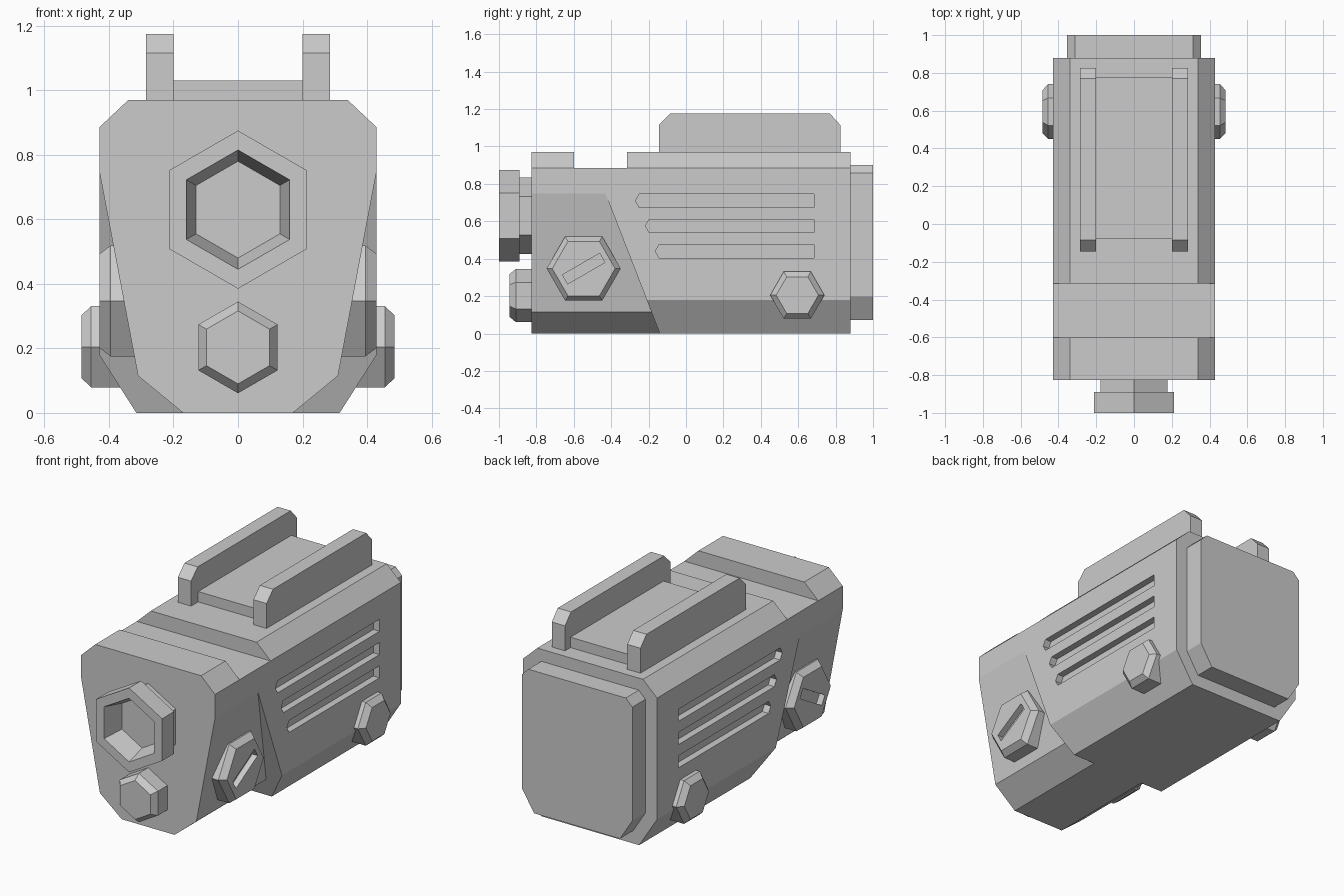
import bpy, bmesh
from math import sin, cos, pi, radians
from mathutils import Vector, Matrix

if "Cube" in bpy.data.objects:
    bpy.data.objects.remove(bpy.data.objects["Cube"])

grey = bpy.data.materials.new("plain_grey")
grey.use_nodes = True
grey.diffuse_color = (0.6, 0.6, 0.6, 1)
grey.node_tree.nodes["Principled BSDF"].inputs["Base Color"].default_value = (0.6, 0.6, 0.6, 1)


def loft(name, rings):
    """Skin a list of matching point rings and cap both ends."""
    bm = bmesh.new()
    loops = [[bm.verts.new(p) for p in ring] for ring in rings]
    n = len(loops[0])
    for a, b in zip(loops, loops[1:]):
        for i in range(n):
            j = (i + 1) % n
            bm.faces.new((a[i], a[j], b[j], b[i]))
    bm.faces.new(loops[0][::-1])
    bm.faces.new(loops[-1])
    bmesh.ops.recalc_face_normals(bm, faces=bm.faces)
    mesh = bpy.data.meshes.new(name)
    bm.to_mesh(mesh)
    bm.free()
    mesh.materials.append(grey)
    obj = bpy.data.objects.new(name, mesh)
    bpy.context.collection.objects.link(obj)
    return obj


def along_y(name, profile, y0, y1):
    return loft(name, [[(x, y, z) for x, z in profile] for y in (y0, y1)])


def along_x(name, profile, x0, x1):
    return loft(name, [[(x, y, z) for y, z in profile] for x in (x0, x1)])


def box(name, x0, x1, y0, y1, z0, z1):
    return along_x(name, [(y0, z0), (y1, z0), (y1, z1), (y0, z1)], x0, x1)


def hexagon(u, v, radius, phase=0):
    return [(u + radius * cos(phase + i * pi / 3), v + radius * sin(phase + i * pi / 3))
            for i in range(6)]


def mirror(obj):
    mod = obj.modifiers.new("mirror", 'MIRROR')
    mod.use_axis[0] = True
    return obj


def cut(obj, cutter):
    """Subtract the cutter for good, then discard it."""
    cutter.hide_render = True
    mod = obj.modifiers.new("cut", 'BOOLEAN')
    mod.operation = 'DIFFERENCE'
    mod.solver = 'EXACT'
    mod.object = cutter
    bpy.context.view_layer.objects.active = obj
    bpy.ops.object.modifier_apply(modifier=mod.name)
    bpy.data.objects.remove(cutter)


def both_sides(half):
    return [(x, z) for x, z in half] + [(-x, z) for x, z in reversed(half)]


# Main body with chamfered edges
body = along_y("body", both_sides([(0.315, 0), (0.43, 0.18), (0.43, 0.885), (0.34, 0.97)]),
               -0.825, 0.88)

# Step across the top
cut(body, box("step_cutter", -0.6, 0.6, -0.6, -0.315, 0.885, 1.2))

# Tapered front cheeks ending at a slanted wall
cheek = [(0.5, 1.12), (0.31, 0.115), (0.048, -0.1), (0.7, -0.1), (0.7, 1.12)]
for side in (1, -1):
    cut(body, loft("cheek_cutter", [[(side * x, -1.2, z) for x, z in cheek],
                                    [(side * x, -0.14 - 0.389 * z, z) for x, z in cheek]]))

# Three vent slots on each side
for i in range(3):
    y, z, h = -0.27 + 0.053 * i, 0.71 - 0.135 * i, 0.035
    slot = [(y, z), (y + 0.02, z - h), (0.685, z - h), (0.685, z + h), (y + 0.02, z + h)]
    for side in (1, -1):
        cut(body, along_x("vent_cutter", slot, side * 0.39, side * 0.6))

# Rear cover
along_y("rear_cover", both_sides([(0.276, 0.073), (0.355, 0.198), (0.355, 0.858), (0.313, 0.9)]),
        0.87, 1.0)

# Top plate and its two rails
box("top_plate", -0.21, 0.21, -0.08, 0.775, 0.95, 1.03)
mirror(along_x("rail", [(-0.145, 0.95), (0.825, 0.95), (0.825, 1.115), (0.77, 1.175),
                        (-0.085, 1.175), (-0.145, 1.115)], 0.2, 0.285))


# Front hexagonal fittings, stepped along y
def front_fitting(name, z, steps):
    return loft(name, [[(u, y, v) for u, v in hexagon(0, z, r, pi / 6)] for y, r in steps])


front_fitting("lens_socket", 0.63, [(-0.81, 0.205), (-0.89, 0.205), (-0.89, 0.245),
                                    (-1.0, 0.245), (-1.0, 0.185), (-0.88, 0.15)])
front_fitting("front_button", 0.203, [(-0.81, 0.142), (-0.91, 0.142), (-0.945, 0.113)])


# Side hexagonal knobs, stepped along x
def side_knob(name, y, z, steps):
    return loft(name, [[(x, u, v) for u, v in hexagon(y, z, r)] for x, r in steps])


mirror(side_knob("rear_knob", 0.595, 0.205, [(0.35, 0.145), (0.455, 0.145), (0.485, 0.113)]))
dial = side_knob("front_dial", -0.547, 0.347, [(0.28, 0.198), (0.395, 0.198), (0.43, 0.168)])
groove = box("groove_cutter", 0.395, 0.6, -0.115, 0.115, -0.028, 0.028)
groove.data.transform(Matrix.Translation((0, -0.547, 0.347)) @ Matrix.Rotation(radians(30), 4, 'X'))
cut(dial, groove)
mirror(dial)
